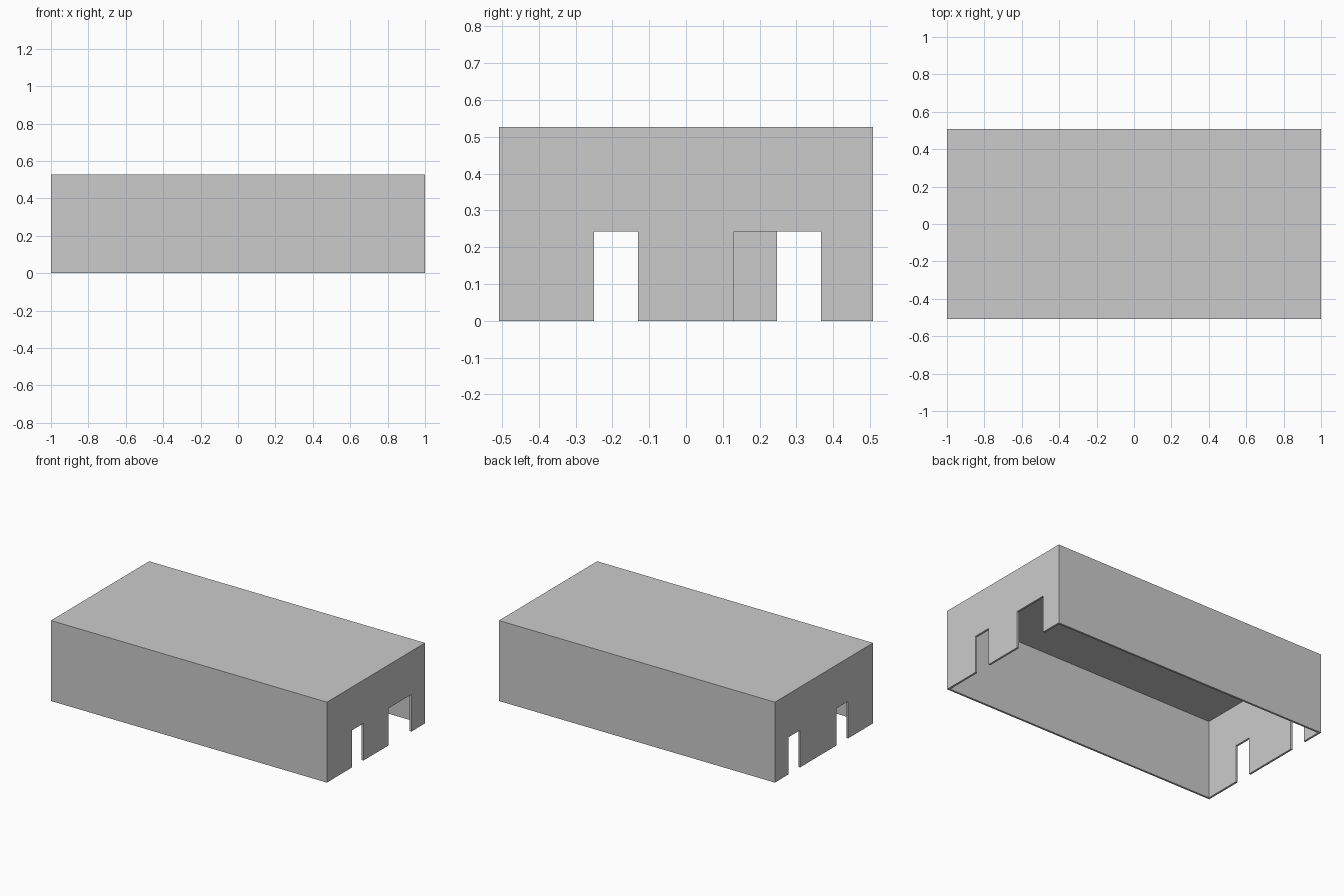
import bpy

default = bpy.data.objects.get("Cube")
if default:
    bpy.data.objects.remove(default, do_unlink=True)

LENGTH, WIDTH, HEIGHT = 2.0, 1.016, 0.527
WALL = 0.013
DOOR_TOP = 0.243

grey = bpy.data.materials.new("plain grey")
grey.use_nodes = True
colour = (0.6, 0.6, 0.6, 1.0)
grey.diffuse_color = colour
bsdf = next(n for n in grey.node_tree.nodes if n.type == "BSDF_PRINCIPLED")
bsdf.inputs["Base Color"].default_value = colour


def box(name, low, high):
    """Axis-aligned box between two corners."""
    centre = [(a + b) / 2 for a, b in zip(low, high)]
    bpy.ops.mesh.primitive_cube_add(size=1, location=centre)
    obj = bpy.context.object
    obj.name = name
    obj.scale = [b - a for a, b in zip(low, high)]
    bpy.ops.object.transform_apply(location=True, rotation=False, scale=True)
    obj.data.materials.append(grey)
    return obj


def cut(target, cutter):
    """Subtract the cutter from the target, then discard it."""
    cutter.hide_render = True
    mod = target.modifiers.new("cut", "BOOLEAN")
    mod.operation, mod.solver, mod.object = "DIFFERENCE", "EXACT", cutter
    bpy.context.view_layer.objects.active = target
    bpy.ops.object.modifier_apply(modifier=mod.name)
    bpy.data.objects.remove(cutter, do_unlink=True)


# Roof and four thin walls, hollow and open underneath
x, y = LENGTH / 2, WIDTH / 2
shell = box("building_shell", (-x, -y, 0), (x, y, HEIGHT))
cut(shell, box("interior", (-x + WALL, -y + WALL, -0.1),
               (x - WALL, y - WALL, HEIGHT - WALL)))

# Doorways in the end walls: side, y start, y end
doorways = [(1, -0.25, -0.13), (1, 0.13, 0.367),
            (-1, -0.25, -0.13), (-1, 0.247, 0.367)]
for side, y0, y1 in doorways:
    xs = sorted((side * (x - 0.05), side * (x + 0.05)))
    cut(shell, box("doorway", (xs[0], y0, -0.1), (xs[1], y1, DOOR_TOP)))
